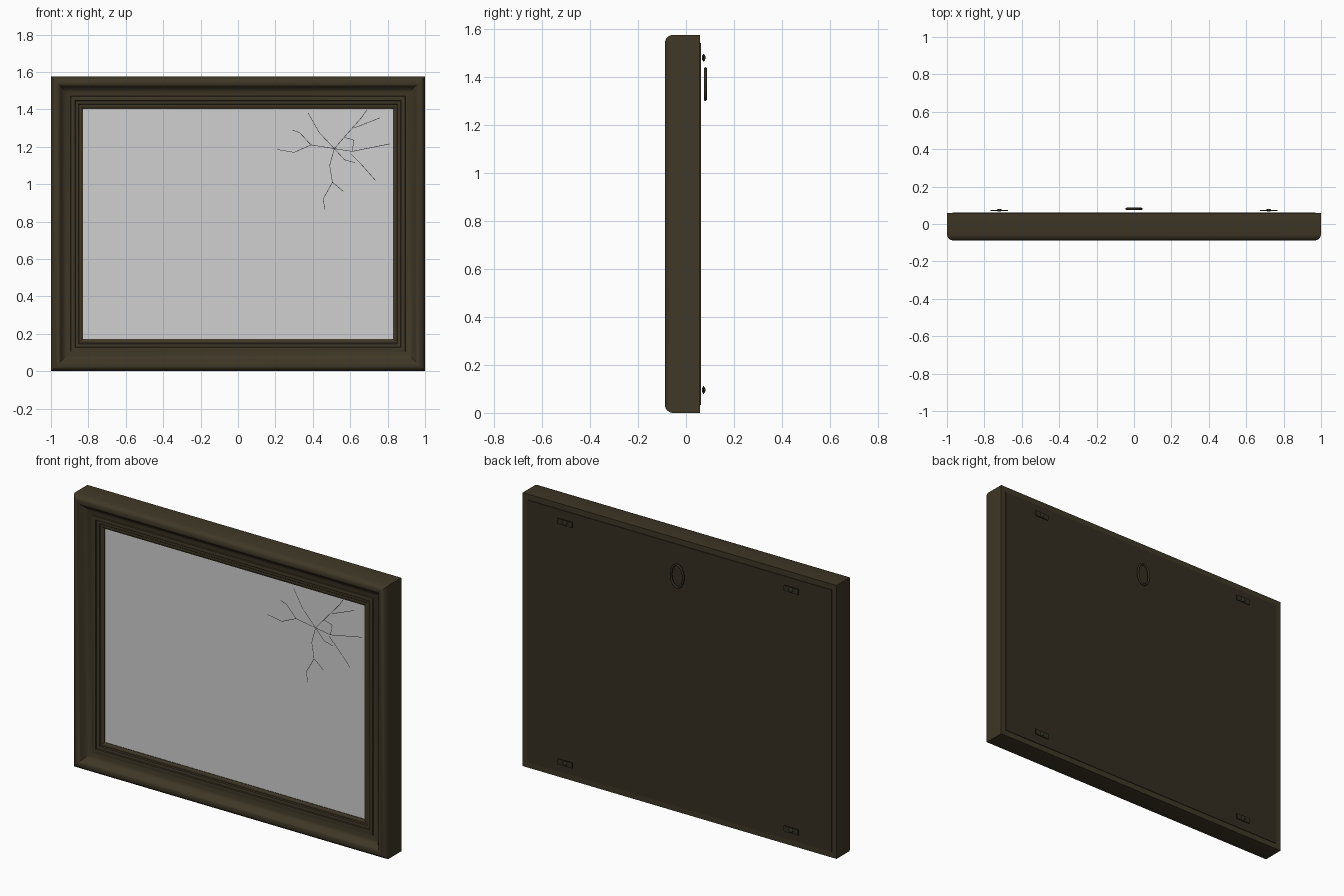
import bpy, bmesh, math
from mathutils import Vector

if "Cube" in bpy.data.objects:
    bpy.data.objects.remove(bpy.data.objects["Cube"])

W, H = 1.0, 1.575  # half width, full height


def material(name, r, g, b, a=1.0):
    m = bpy.data.materials.new(name)
    m.diffuse_color = (r, g, b, a)
    m.use_nodes = True
    m.node_tree.nodes["Principled BSDF"].inputs["Base Color"].default_value = m.diffuse_color
    return m


WOOD = material("dark olive wood", 0.050, 0.039, 0.020)
BACK = material("brown backing", 0.036, 0.027, 0.015)
METAL = material("dark metal", 0.032, 0.027, 0.015)
GLASS = material("grey glass", 0.62, 0.63, 0.62, 0.54)
CRACK = material("crack line", 0.03, 0.03, 0.03)


def finish(name, bm, mat, smooth=None, fix_normals=True):
    if fix_normals:
        bmesh.ops.recalc_face_normals(bm, faces=bm.faces[:])
    me = bpy.data.meshes.new(name)
    bm.to_mesh(me)
    bm.free()
    me.materials.append(mat)
    ob = bpy.data.objects.new(name, me)
    bpy.context.collection.objects.link(ob)
    if smooth:
        bpy.ops.object.select_all(action='DESELECT')
        ob.select_set(True)
        bpy.context.view_layer.objects.active = ob
        bpy.ops.object.shade_smooth_by_angle(angle=math.radians(smooth))
    return ob


def add_box(bm, lo, hi):
    vs = bmesh.ops.create_cube(bm, size=1)["verts"]
    for v in vs:
        v.co = Vector([(lo[i] + hi[i]) / 2 + v.co[i] * (hi[i] - lo[i]) for i in range(3)])


# Mitred moulding: (inset from outer edge, y)
profile = [(0, .058), (0, -.058), (.004, -.07), (.012, -.080), (.022, -.086), (.032, -.0875),
           (.042, -.085), (.050, -.077), (.058, -.066), (.068, -.057), (.082, -.051),
           (.104, -.047), (.106, -.052), (.118, -.054), (.128, -.050), (.130, -.043),
           (.146, -.041), (.150, -.036), (.160, -.037), (.172, -.031), (.172, .040), (.172, .058)]
bm = bmesh.new()
rings = []
for d, y in profile:
    corners = [(-W + d, d), (W - d, d), (W - d, H - d), (-W + d, H - d)]
    rings.append([bm.verts.new((x, y, z)) for x, z in corners])
for i, a in enumerate(rings):
    b = rings[(i + 1) % len(rings)]
    for k in range(4):
        j = (k + 1) % 4
        bm.faces.new((a[k], a[j], b[j], b[k]))
finish("frame_moulding", bm, WOOD, 32)

# Back board, slightly proud of the frame
bm = bmesh.new()
add_box(bm, (-.97, .040, .033), (.97, .0615, H - .033))
finish("back_board", bm, BACK)

# Glass pane
GY = -.028
bm = bmesh.new()
bm.faces.new([bm.verts.new(p) for p in ((-.832, GY, .17), (.832, GY, .17),
                                        (.832, GY, 1.405), (-.832, GY, 1.405))])
finish("glass_pane", bm, GLASS, fix_normals=False)

# Cracks spreading from one impact point
C = (.515, 1.19)
cracks = [
    [C, (.39, 1.21), (.30, 1.17), (.21, 1.185)],
    [(.39, 1.21), (.33, 1.275), (.29, 1.29)],
    [C, (.435, 1.275), (.375, 1.38)],
    [C, (.58, 1.265), (.66, 1.355), (.69, 1.398)],
    [(.62, 1.30), (.76, 1.355)],
    [C, (.61, 1.175), (.81, 1.215)],
    [(.61, 1.175), (.62, 1.235), (.57, 1.25)],
    [C, (.49, 1.10), (.505, 1.01), (.455, .92), (.465, .865)],
    [(.505, 1.01), (.565, .96)],
    [C, (.57, 1.13), (.625, 1.115)],
    [(.60, 1.165), (.66, 1.105), (.735, 1.02)],
]
bm = bmesh.new()
for path in cracks:
    for p, q in zip(path, path[1:]):
        a, b = Vector((p[0], GY - .001, p[1])), Vector((q[0], GY - .001, q[1]))
        t = (b - a).normalized()
        n = Vector((-t.z, 0, t.x)) * .0014
        bm.faces.new([bm.verts.new(v) for v in (a - n, b - n, b + n, a + n)])
finish("glass_cracks", bm, CRACK, fix_normals=False)

# Four turn clips with domed screws
for side, sx in (("left", -.72), ("right", .72)):
    for level, z in (("lower", .095), ("upper", H - .095)):
        bm = bmesh.new()
        add_box(bm, (sx - .046, .0700, z - .016), (sx + .046, .0745, z + .016))
        dome = bmesh.ops.create_uvsphere(bm, u_segments=16, v_segments=8, radius=.014)["verts"]
        for v in dome:
            v.co = Vector((sx + v.co.x, .0735 + v.co.y * .55, z + v.co.z))
        finish(f"{side}_{level}_clip", bm, METAL, 35)

# Oval hanging ring
bm = bmesh.new()
N, M, T = 40, 10, .0065
loops = []
for i in range(N):
    u = 2 * math.pi * i / N
    loop = []
    for j in range(M):
        w = 2 * math.pi * j / M
        r = T * math.cos(w)
        loop.append(bm.verts.new(((.039 + r) * math.cos(u), .081 + T * math.sin(w),
                                  1.37 + (.064 + r) * math.sin(u))))
    loops.append(loop)
for i in range(N):
    a, b = loops[i], loops[(i + 1) % N]
    for j in range(M):
        k = (j + 1) % M
        bm.faces.new((a[j], b[j], b[k], a[k]))
finish("hanging_ring", bm, METAL, 60)
